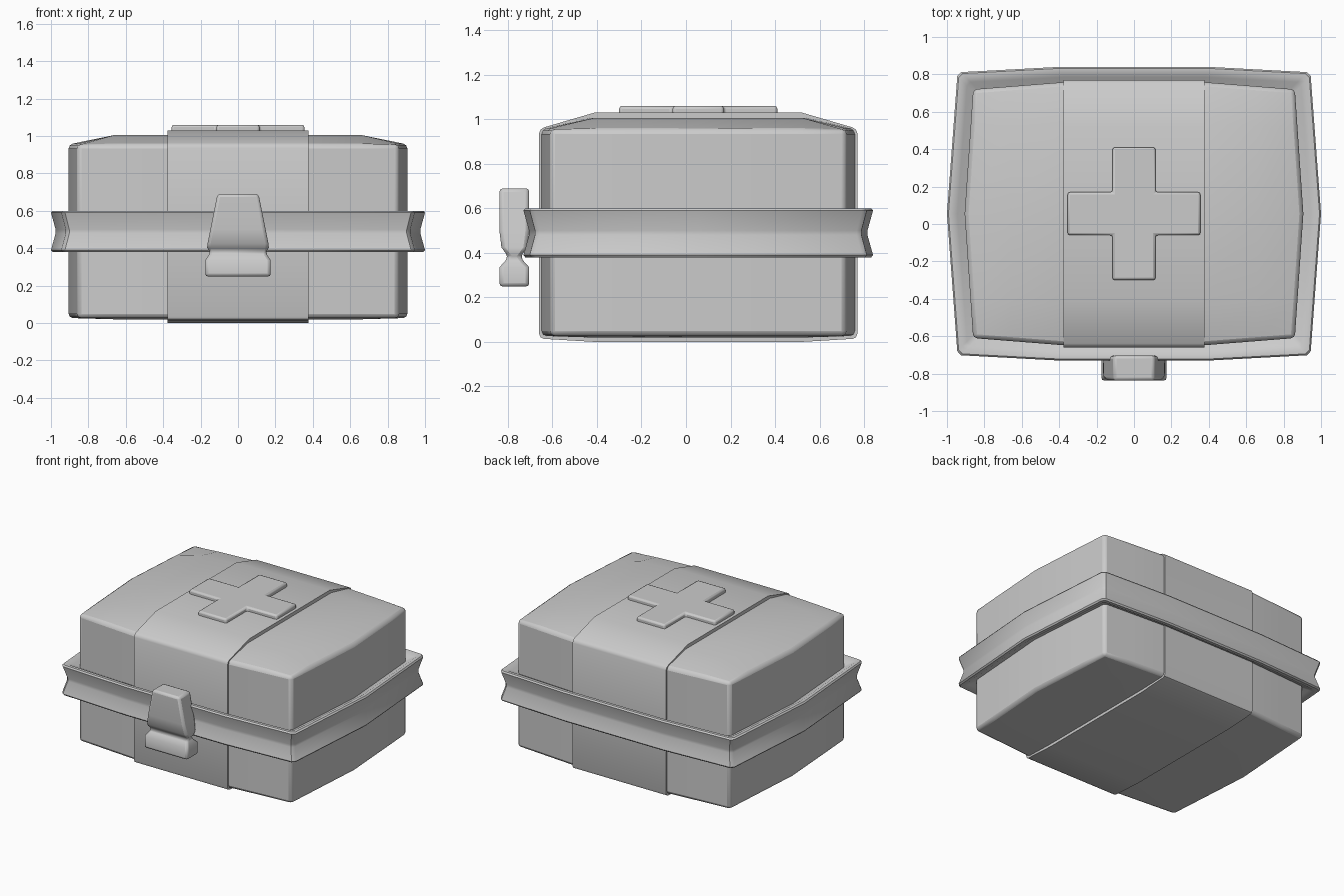
import bpy, bmesh, math

if "Cube" in bpy.data.objects:
    bpy.data.objects.remove(bpy.data.objects["Cube"])

CY = 0.055  # y centre of the case


def finish(name, bm, bevel=0.0, segs=2, limit=40, shade=35):
    bmesh.ops.recalc_face_normals(bm, faces=bm.faces)
    me = bpy.data.meshes.new(name)
    bm.to_mesh(me)
    bm.free()
    ob = bpy.data.objects.new(name, me)
    bpy.context.collection.objects.link(ob)
    bpy.ops.object.select_all(action='DESELECT')
    ob.select_set(True)
    bpy.context.view_layer.objects.active = ob
    if bevel:
        m = ob.modifiers.new("Bevel", 'BEVEL')
        m.width, m.segments = bevel, segs
        m.limit_method, m.angle_limit = 'ANGLE', math.radians(limit)
    bpy.ops.object.shade_smooth_by_angle(angle=math.radians(shade))
    return ob


def bowed_box(xs, vs, place):
    """Box with gridded top and bottom; place(x, v, top) gives each corner."""
    bm = bmesh.new()
    nx, nv = len(xs), len(vs)
    g = {(i, j, k): bm.verts.new(place(xs[i], vs[j], k))
         for i in range(nx) for j in range(nv) for k in (0, 1)}
    for k in (0, 1):
        for i in range(nx - 1):
            for j in range(nv - 1):
                bm.faces.new([g[i, j, k], g[i + 1, j, k], g[i + 1, j + 1, k], g[i, j + 1, k]])
    for i in range(nx - 1):
        for j in (0, nv - 1):
            bm.faces.new([g[i, j, 0], g[i + 1, j, 0], g[i + 1, j, 1], g[i, j, 1]])
    for j in range(nv - 1):
        for i in (0, nx - 1):
            bm.faces.new([g[i, j, 0], g[i, j + 1, 0], g[i, j + 1, 1], g[i, j, 1]])
    bmesh.ops.recalc_face_normals(bm, faces=bm.faces)
    return bm


def loft(rings, closed=False):
    """Skin equal-sized rings; cap the ends, or join last to first."""
    bm = bmesh.new()
    vr = [[bm.verts.new(p) for p in r] for r in rings]
    n = len(vr[0])
    pairs = list(zip(vr, vr[1:])) + ([(vr[-1], vr[0])] if closed else [])
    for a, b in pairs:
        for i in range(n):
            j = (i + 1) % n
            bm.faces.new([a[i], a[j], b[j], b[i]])
    if not closed:
        bm.faces.new(vr[0])
        bm.faces.new(vr[-1])
    return bm


# Main case: bowed sides and a gently domed lid
XS = [-0.86, -0.66, -0.38, 0.38, 0.66, 0.86]
VS = [-1, -0.69, 0, 0.69, 1]


def case_point(x, v, top):
    edge = abs(x) > 0.8 or abs(v) == 1
    t = min(1, max(0, (0.86 - abs(x)) / 0.48))
    px = x * (1 + 0.053 * (1 - abs(v))) if abs(x) > 0.8 else x
    py = CY + v * (0.665 + 0.038 * t)
    pz = (0.955 if edge else 1.005) if top else (0.027 if edge else 0.02)
    return px, py, pz


finish("case", bowed_box(XS, VS, case_point), bevel=0.022)


# Raised centre band wrapping front, top, back and bottom
def band_point(x, v, top):
    edge = abs(v) == 1
    return (x, CY + v * 0.715,
            (0.957 if edge else 1.03) if top else (0.015 if edge else 0.0))


bm = bowed_box([-0.378, 0.378], [-1, -0.65, 0, 0.65, 1], band_point)
long_edges = [e for e in bm.edges if e.calc_face_angle(0) > 0.7
              and abs(e.verts[0].co.x - e.verts[1].co.x) > 0.5]
bmesh.ops.bevel(bm, geom=long_edges, offset=0.022, segments=2, profile=0.5, affect='EDGES')
finish("centre_band", bm)

# Rim around the seam, grooved outside and dished towards the case
quad = [(0.4, 0.785), (0.925, 0.757), (0.945, 0.735), (1.0, 0.0)]
right = quad + [(x, -y) for x, y in quad[-2::-1]]
plan = right + [(-x, y) for x, y in right[::-1]]
section = [(0.13, 0.545), (0.055, 0.585), (0.03, 0.6), (0.008, 0.6), (0.0, 0.59),
           (0.025, 0.50)]
section += [(d, 0.98 - z) for d, z in section[::-1]]
rings = [[(x * (1 - d), CY + y * (1 - d / 0.785), z) for x, y in plan] for d, z in section]
finish("seam_rim", loft(rings, closed=True), shade=40)

# Raised cross on the lid
a, b = 0.115, 0.355
arm = [(b, -a), (b, a), (a, a)]
outline = []
for k in range(4):
    c, s = round(math.cos(k * math.pi / 2)), round(math.sin(k * math.pi / 2))
    outline += [(x * c - y * s, x * s + y * c) for x, y in arm]
cross = loft([[(x, CY + y, z) for x, y in outline] for z in (1.0, 1.06)])
finish("lid_cross", cross, bevel=0.013)

# Front latch with a narrow waist
levels = [(0.248, 0.175, 0.067), (0.335, 0.175, 0.067), (0.365, 0.155, 0.04),
          (0.385, 0.152, 0.028), (0.402, 0.165, 0.042), (0.425, 0.163, 0.058),
          (0.50, 0.148, 0.067), (0.69, 0.110, 0.067)]
LY = -0.771
rings = [[(-w, LY - d, z), (w, LY - d, z), (w, LY + d, z), (-w, LY + d, z)]
         for z, w, d in levels]
finish("latch", loft(rings), bevel=0.016, limit=50, shade=50)
